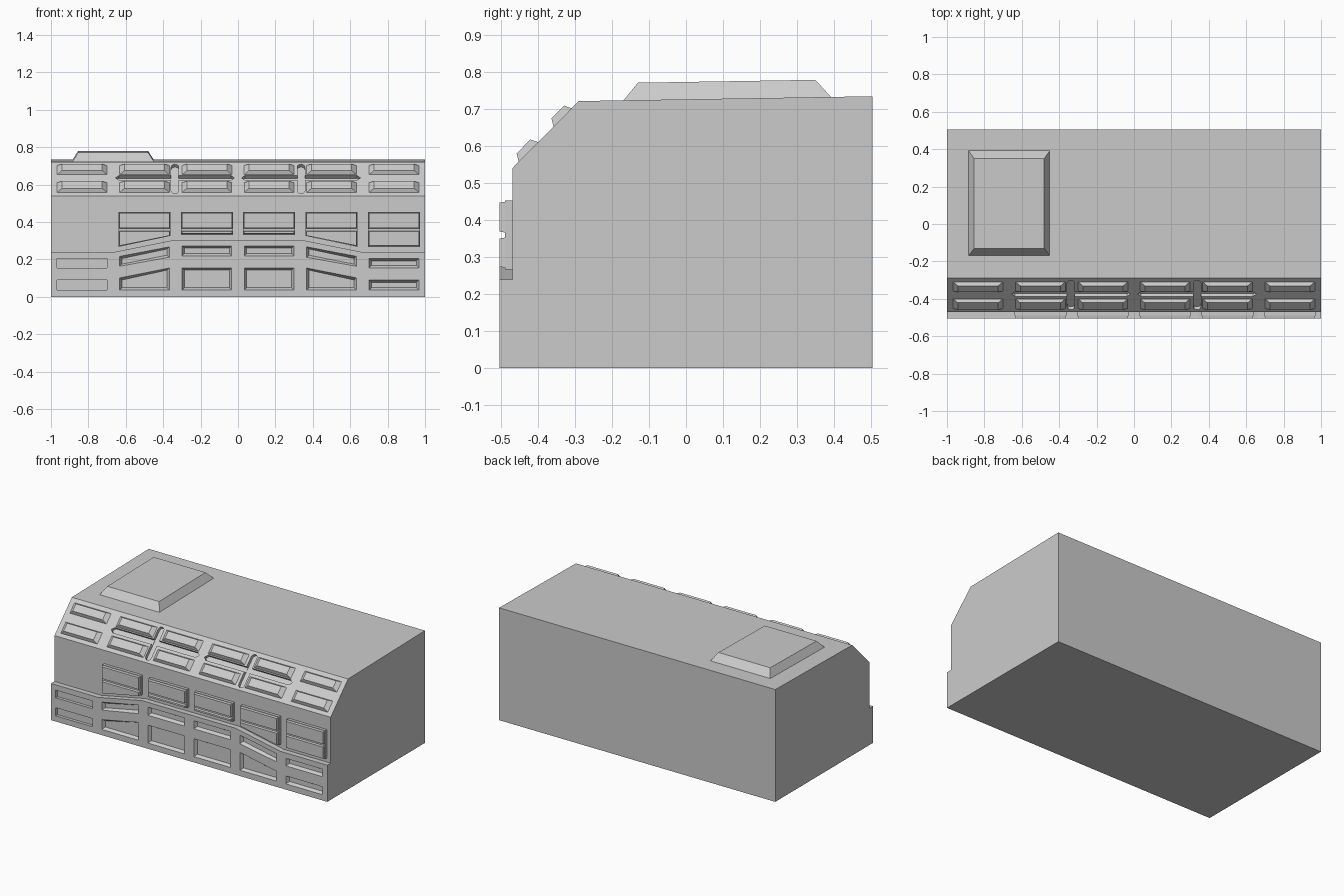
import bpy, bmesh, math
from mathutils import Vector

if "Cube" in bpy.data.objects:
    bpy.data.objects.remove(bpy.data.objects["Cube"])


def loft(name, ring_a, ring_b):
    """Closed solid between two matching rings of 3D points."""
    bm = bmesh.new()
    a = [bm.verts.new(p) for p in ring_a]
    b = [bm.verts.new(p) for p in ring_b]
    n = len(a)
    bm.faces.new(a)
    bm.faces.new(b[::-1])
    for i in range(n):
        j = (i + 1) % n
        bm.faces.new((a[i], b[i], b[j], a[j]))
    bmesh.ops.recalc_face_normals(bm, faces=bm.faces)
    me = bpy.data.meshes.new(name)
    bm.to_mesh(me)
    bm.free()
    ob = bpy.data.objects.new(name, me)
    bpy.context.collection.objects.link(ob)
    return ob


def cut(target, cutter):
    """Subtract the cutter, then remove it."""
    mod = target.modifiers.new("cut", 'BOOLEAN')
    mod.operation, mod.solver, mod.object = 'DIFFERENCE', 'EXACT', cutter
    bpy.context.view_layer.objects.active = target
    bpy.ops.object.modifier_apply(modifier=mod.name)
    bpy.data.objects.remove(cutter)


def front(pts, y):
    return [(x, y, z) for x, z in pts]


def inset(pts, d):
    cx = sum(p[0] for p in pts) / len(pts)
    cz = sum(p[1] for p in pts) / len(pts)
    return [(x + math.copysign(d, cx - x), z + math.copysign(d, cz - z)) for x, z in pts]


def quad(cx, bl, br, tr, tl, half=0.136):
    """Front panel outline from its four corner heights."""
    return [(cx - half, bl), (cx + half, br), (cx + half, tr), (cx - half, tl)]


FOOT = Vector((0, -0.47, 0.54))
UP = (Vector((0, -0.29, 0.722)) - FOOT).normalized()
OUT = Vector((0, -UP.z, UP.y))


def slope(pts, n):
    """Points (x, distance up the slope) lifted by n off the slope."""
    return [FOOT + Vector((x, 0, 0)) + UP * u + OUT * n for x, u in pts]


COLS = [-0.834, -0.5, -0.166, 0.166, 0.5, 0.834]

# Console body, extruded side profile
profile = [(-0.505, 0), (0.505, 0), (0.505, 0.735), (-0.29, 0.722), (-0.505, 0.505)]
body = loft("console_body", [(-1, y, z) for y, z in profile], [(1, y, z) for y, z in profile])

# Wavy ledge: set the front face back above it
wave = [(-1.1, 0.24), (-0.66, 0.24), (-0.34, 0.304), (0.34, 0.304), (0.66, 0.24), (1.1, 0.24),
        (1.1, 0.65), (-1.1, 0.65)]
cut(body, loft("ledge_cutter", front(wave, -0.47), front(wave, -0.6)))

# Recessed lower panels, two rows
upper = [(.155, .155, .205, .205), (.163, .211, .268, .217), (.219, .219, .273, .273)]
lower = [(.037, .037, .09, .09), (.037, .037, .155, .102), (.037, .037, .155, .155)]
for i, cx in enumerate(COLS):
    for row in (upper, lower):
        bl, br, tr, tl = row[min(i, 5 - i)]
        if i > 2:
            bl, br, tr, tl = br, bl, tl, tr
        q = quad(cx, bl, br, tr, tl, 0.133)
        rim = 0.0 if i == 0 else 0.012
        cut(body, loft("recess_cutter", front(q, -0.506), front(inset(q, rim), -0.485)))

# Cross-shaped grooves in the sloped face
for cx in (-0.337, 0.337):
    r = 0.02
    bar = [(cx - 0.318, 0.135), (cx - 0.3, 0.118), (cx + 0.3, 0.118),
           (cx + 0.318, 0.135), (cx + 0.3, 0.152), (cx - 0.3, 0.152)]
    cut(body, loft("groove_cutter", slope(bar, 0.01), slope(bar, -0.02)))
    slot = []
    for k in range(14):
        a = math.pi * (k if k < 7 else k - 1) / 6
        slot.append((cx + r * math.cos(a), (0.218 if k < 7 else 0.037) + r * math.sin(a)))
    cut(body, loft("slot_cutter", slope(slot, 0.01), slope(slot, -0.022)))

# Raised louvres on the slope
for cx in COLS:
    for u0, u1 in ((0.024, 0.1), (0.158, 0.229)):
        base = [(cx - .134, u0), (cx + .134, u0), (cx + .134, u1), (cx - .134, u1)]
        top = [(cx - .108, u0 + .013), (cx + .108, u0 + .013),
               (cx + .108, u1 - .01), (cx - .108, u1 - .01)]
        loft("louvre", slope(base, -0.001), slope(top, 0.02))

# Screens: a backing plate with two raised panes each
bottoms = {1: (.267, .326), 2: (.332, .332), 3: (.332, .332), 4: (.326, .267), 5: (.267, .267)}
for i, (bl, br) in bottoms.items():
    cx = COLS[i]
    q = quad(cx, bl, br, 0.453, 0.453, 0.139)
    loft("screen_plate", front(q, -0.469), front(q, -0.489))
    for name, pane in (("screen_upper_pane", quad(cx, .366, .366, .45, .45)),
                       ("screen_lower_pane", quad(cx, bl + .004, br + .004, .353, .353))):
        loft(name, front(pane, -0.488), front(inset(pane, 0.003), -0.504))


# Roof hatch, following the roof tilt
def roof(x0, x1, y0, y1, h):
    return [(x, y, 0.722 + (y + 0.29) * 0.0164 + h)
            for x, y in ((x0, y0), (x1, y0), (x1, y1), (x0, y1))]


loft("roof_hatch", roof(-0.885, -0.45, -0.17, 0.393, -0.001), roof(-0.855, -0.48, -0.13, 0.35, 0.047))
